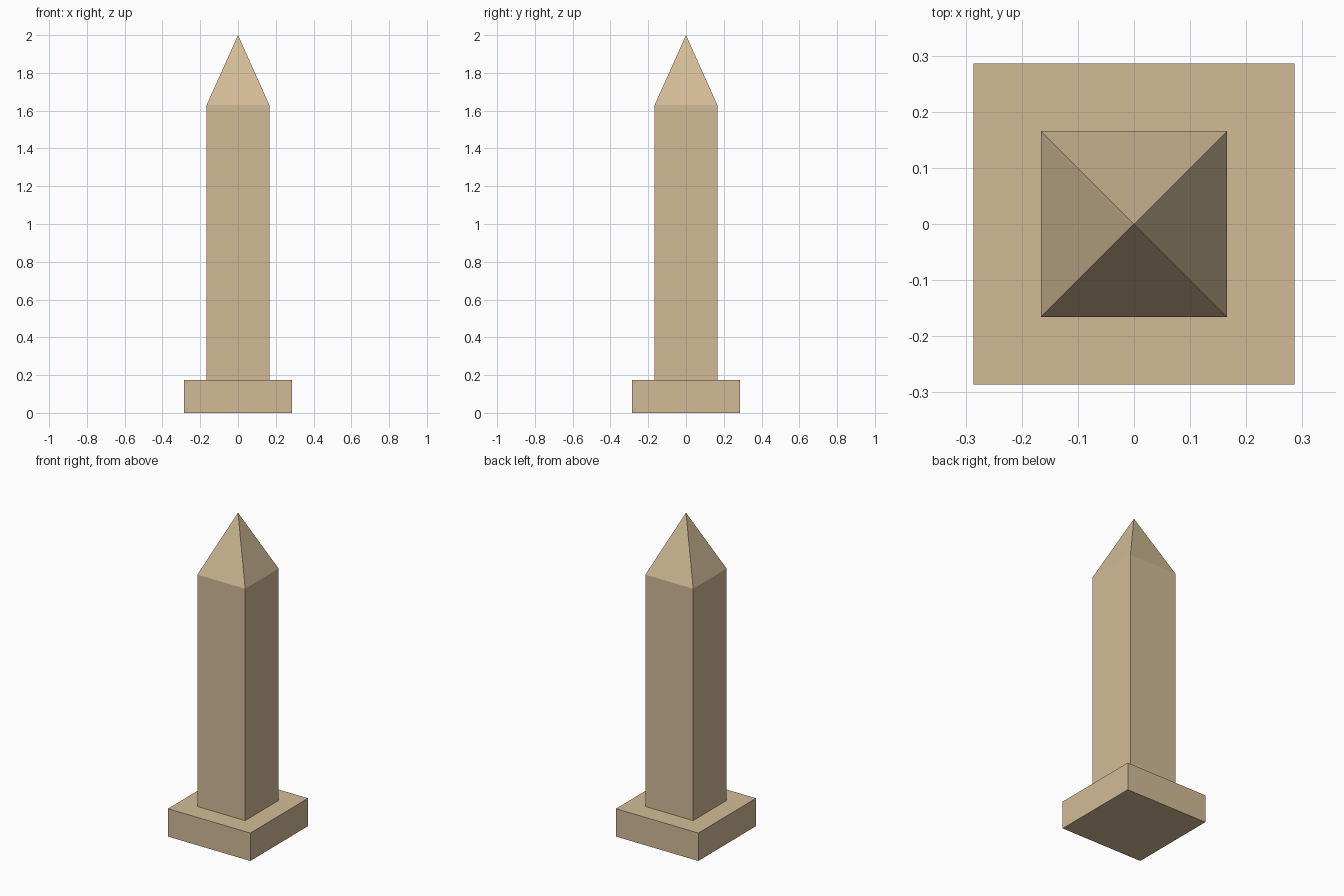
import bpy
import math

if "Cube" in bpy.data.objects:
    bpy.data.objects.remove(bpy.data.objects["Cube"])

stone = bpy.data.materials.new("sandstone")
stone.diffuse_color = (0.65, 0.50, 0.31, 1.0)
stone.use_nodes = True
stone.node_tree.nodes["Principled BSDF"].inputs["Base Color"].default_value = stone.diffuse_color


def square_part(name, half_bottom, half_top, z0, z1):
    """Square prism or pyramid with its sides facing the axes."""
    bpy.ops.mesh.primitive_cone_add(
        vertices=4,
        radius1=half_bottom * math.sqrt(2),
        radius2=half_top * math.sqrt(2),
        depth=z1 - z0,
        location=(0, 0, (z0 + z1) / 2),
        rotation=(0, 0, math.pi / 4),
    )
    part = bpy.context.object
    part.name = name
    part.data.materials.append(stone)


# Plinth, shaft and pointed cap
square_part("plinth", 0.286, 0.286, 0.0, 0.175)
square_part("shaft", 0.166, 0.166, 0.175, 1.63)
square_part("pyramid_cap", 0.166, 0.0, 1.63, 2.0)
